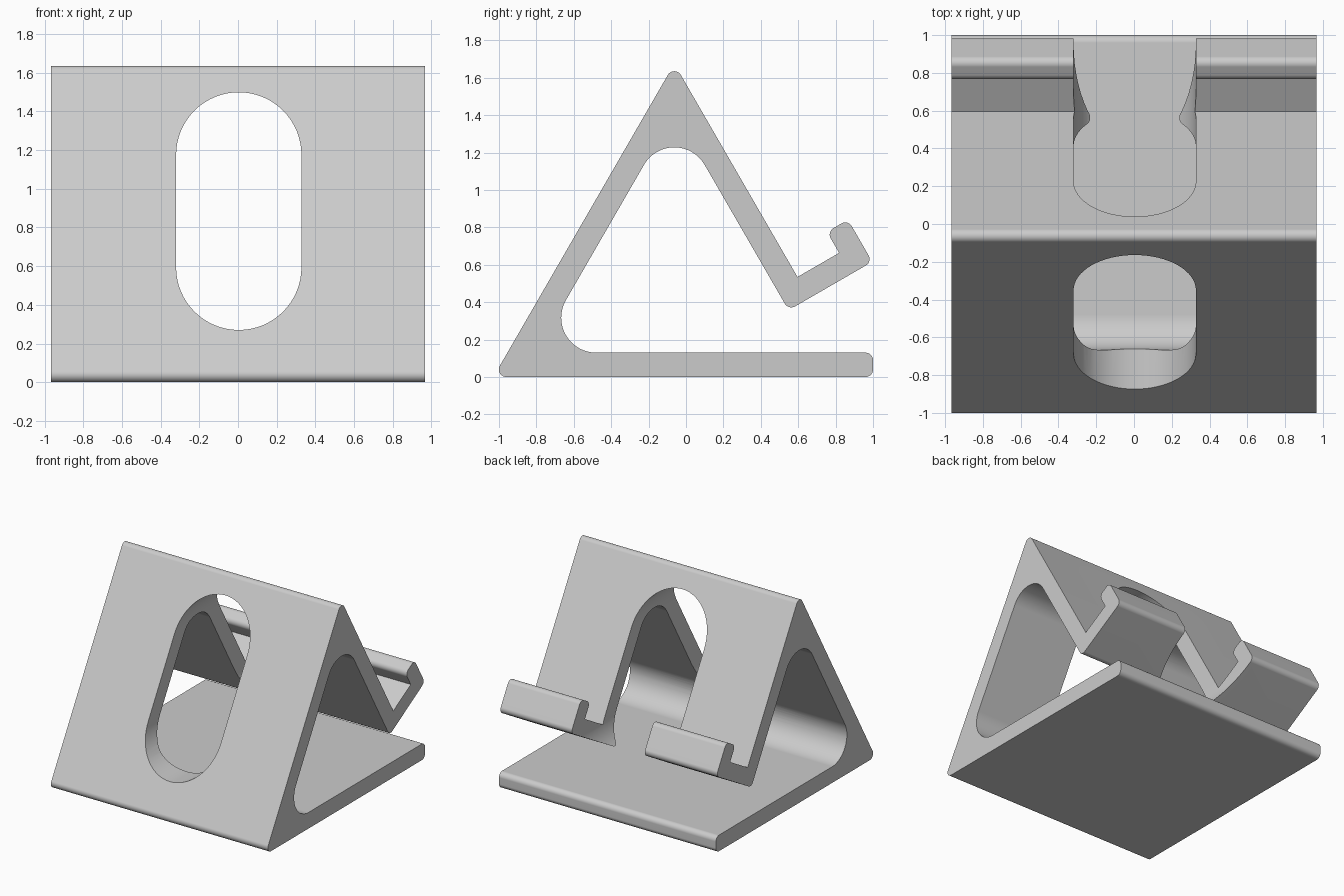
import bpy
import bmesh
from math import sin, cos, pi, radians
from mathutils import Vector

cube = bpy.data.objects.get("Cube")
if cube:
    bpy.data.objects.remove(cube, do_unlink=True)

HALF_WIDTH = 0.967
WALL = 0.13       # plate thickness
EDGE = 0.04       # outer edge radius
BEND = 0.187      # radius of the inner bends

grey = bpy.data.materials.new("light_grey")
grey.use_nodes = True
grey.diffuse_color = (0.6, 0.6, 0.6, 1)
grey.node_tree.nodes["Principled BSDF"].inputs["Base Color"].default_value = (0.6, 0.6, 0.6, 1)


def rounded(corners):
    """Turn (point, radius) corners into an outline with true arc fillets."""
    outline = []
    for i, (p, r) in enumerate(corners):
        if r == 0:
            outline.append(p)
            continue
        a = (corners[i - 1][0] - p).normalized()
        b = (corners[(i + 1) % len(corners)][0] - p).normalized()
        half = a.angle(b) / 2
        centre = p + (a + b).normalized() * (r / sin(half))
        start = p + a * (r / abs(sin(half) / cos(half))) - centre
        end = p + b * (r / abs(sin(half) / cos(half))) - centre
        sweep = start.angle(end)
        steps = 16 if r > EDGE else 8
        for k in range(steps + 1):
            t = k / steps
            arc = (start * sin((1 - t) * sweep) + end * sin(t * sweep)) / sin(sweep)
            outline.append(centre + arc)
    return outline


def extrude(name, points, vector):
    """Make a solid by extruding a closed outline along a vector."""
    bm = bmesh.new()
    face = bm.faces.new([bm.verts.new(p) for p in points])
    grown = bmesh.ops.extrude_face_region(bm, geom=[face], use_keep_orig=True)
    verts = [v for v in grown["geom"] if isinstance(v, bmesh.types.BMVert)]
    bmesh.ops.translate(bm, verts=verts, vec=vector)
    bmesh.ops.recalc_face_normals(bm, faces=bm.faces)
    mesh = bpy.data.meshes.new(name)
    bm.to_mesh(mesh)
    bm.free()
    obj = bpy.data.objects.new(name, mesh)
    bpy.context.collection.objects.link(obj)
    mesh.materials.append(grey)
    return obj


# Side profile: base, front plate, back rest and hooked cradle in one strip
along = Vector((cos(radians(30)), sin(radians(30))))   # cradle floor direction
up = Vector((-along.y, along.x))                       # back rest direction
seat = Vector((0.596, 0.535))                          # inner cradle corner
heel = seat - (along + up) * WALL                      # outer cradle corner
toe = heel + along * 0.517
lip = toe + up * (WALL * 2)
corners = [
    (Vector((-1.03, 0)), EDGE),
    (Vector((1, 0)), EDGE),
    (Vector((1, WALL)), EDGE),
    (Vector((-0.804, WALL)), BEND),
    (Vector((-0.0625, 1.415)), BEND),
    (heel, EDGE),
    (toe, EDGE),
    (lip, EDGE),
    (lip - along * WALL, EDGE),
    (toe + up * WALL - along * WALL, 0),
    (seat, 0),
    (Vector((-0.0625, 1.675)), EDGE),
]
profile = [Vector((-HALF_WIDTH, p.x, p.y)) for p in rounded(corners)]
stand = extrude("stand", profile, Vector((2 * HALF_WIDTH, 0, 0)))

# Upright slot running front to back through both plates and the cradle
RADIUS, LOW, HIGH, STEPS = 0.324, 0.594, 1.175, 32
slot = []
for centre_z, first in ((HIGH, 0), (LOW, pi)):
    for k in range(STEPS + 1):
        a = first + pi * k / STEPS
        slot.append(Vector((0.004 + RADIUS * cos(a), -1.5, centre_z + RADIUS * sin(a))))
cutter = extrude("slot_cutter", slot, Vector((0, 3, 0)))
cutter.hide_render = True

cut = stand.modifiers.new("slot", "BOOLEAN")
cut.operation = "DIFFERENCE"
cut.solver = "EXACT"
cut.object = cutter
bpy.ops.object.select_all(action="DESELECT")
bpy.context.view_layer.objects.active = stand
stand.select_set(True)
bpy.ops.object.modifier_apply(modifier=cut.name)
bpy.data.objects.remove(cutter, do_unlink=True)

# Smooth bends with flat plates and crisp edges
bpy.ops.object.shade_smooth_by_angle(angle=radians(30))
weighted = stand.modifiers.new("flat_plates", "WEIGHTED_NORMAL")
weighted.keep_sharp = True
